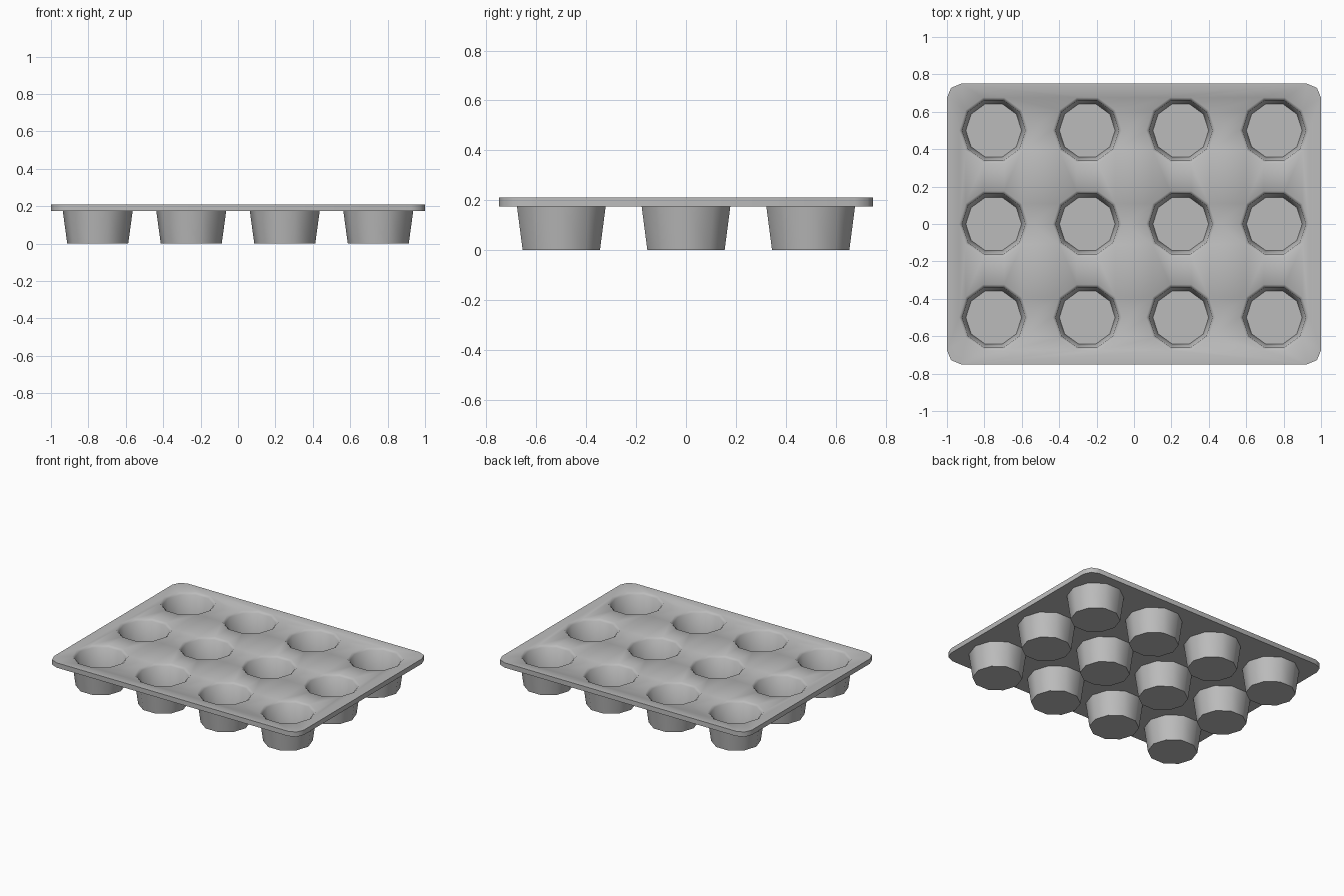
import bpy, bmesh, math

cube = bpy.data.objects.get("Cube")
if cube:
    bpy.data.objects.remove(cube, do_unlink=True)

SIDES = 10
TOP, UNDER = 0.21, 0.175
CENTRES = [(x, y) for y in (-0.5, 0, 0.5) for x in (-0.75, -0.25, 0.25, 0.75)]

metal = bpy.data.materials.new("grey metal")
metal.use_nodes = True
metal.diffuse_color = (0.5, 0.5, 0.5, 1)
metal.node_tree.nodes["Principled BSDF"].inputs["Base Color"].default_value = metal.diffuse_color

bm = bmesh.new()


def ring(centre, radius, z):
    cx, cy = centre
    return [bm.verts.new((cx + radius * math.cos(math.tau * i / SIDES),
                          cy + radius * math.sin(math.tau * i / SIDES), z))
            for i in range(SIDES)]


def outline(z, w=1.0, d=0.75, r=0.075):
    # Rectangle with two-segment rounded corners
    verts = []
    for k, (sx, sy) in enumerate(((1, 1), (-1, 1), (-1, -1), (1, -1))):
        for j in range(3):
            a = math.radians(90 * k + 45 * j)
            verts.append(bm.verts.new((sx * (w - r) + r * math.cos(a),
                                       sy * (d - r) + r * math.sin(a), z)))
    return verts


def loft(a, b, sharp_start=False):
    n = len(a)
    for i in range(n):
        bm.faces.new((a[i], a[(i + 1) % n], b[(i + 1) % n], b[i]))
    if sharp_start:
        crease(a)


def loop_edges(loop):
    for i, v in enumerate(loop):
        w = loop[(i + 1) % len(loop)]
        yield bm.edges.get((v, w)) or bm.edges.new((v, w))


def crease(loop):
    for e in loop_edges(loop):
        e.smooth = False


def sheet(border, holes):
    # Flat plate face pierced by the cup openings
    edges = [e for loop in [border] + holes for e in loop_edges(loop)]
    bmesh.ops.triangle_fill(bm, use_beauty=True, edges=edges)


# Plate rim
top_edge, low_edge = outline(TOP), outline(UNDER)
loft(top_edge, low_edge)

# Cups: rounded lip, inner wall and floor, then outer wall and base
lips, collars = [], []
for c in CENTRES:
    lip = ring(c, 0.185, TOP)
    throat = ring(c, 0.169, 0.196)
    floor = ring(c, 0.149, 0.015)
    loft(lip, throat)
    loft(throat, floor)
    bm.faces.new(floor)
    crease(floor)
    lips.append(lip)

    collar = ring(c, 0.187, UNDER)
    base = ring(c, 0.163, 0)
    loft(collar, base)
    bm.faces.new(base)
    crease(base)
    collars.append(collar)

sheet(top_edge, lips)
sheet(low_edge, collars)
for loop in [top_edge, low_edge] + collars:
    crease(loop)

bmesh.ops.recalc_face_normals(bm, faces=bm.faces)
# Top and underside are two shells joined at the plate edge
for f in bm.faces:
    f.smooth = True

mesh = bpy.data.meshes.new("muffin_tray")
bm.to_mesh(mesh)
bm.free()
mesh.materials.append(metal)
tray = bpy.data.objects.new("muffin_tray", mesh)
bpy.context.collection.objects.link(tray)
